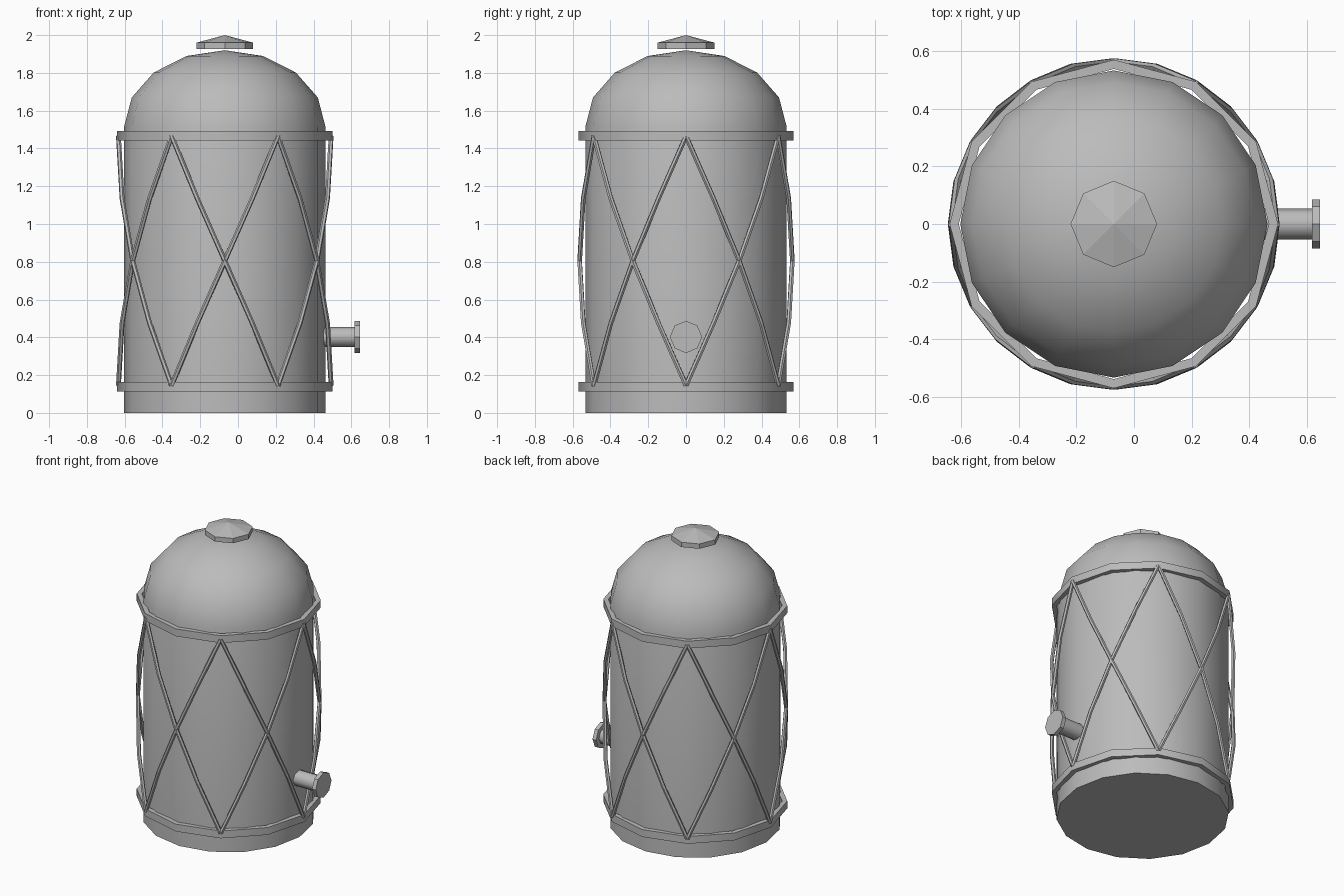
import bpy, bmesh, math
from mathutils import Vector, Matrix

if "Cube" in bpy.data.objects:
    bpy.data.objects.remove(bpy.data.objects["Cube"])

CX = -0.07  # tank axis


def make_material(name, color):
    m = bpy.data.materials.new(name)
    m.use_nodes = True
    m.diffuse_color = color
    m.node_tree.nodes["Principled BSDF"].inputs["Base Color"].default_value = color
    return m


grey = make_material("painted grey metal", (0.5, 0.5, 0.5, 1))


def lathe(name, profile, sides, matrix, smooth=None, closed=False):
    """Revolve (radius, height) points around local z."""
    bm = bmesh.new()
    verts = [bm.verts.new((r, 0, z)) for r, z in profile]
    pairs = list(zip(verts, verts[1:]))
    if closed:
        pairs.append((verts[-1], verts[0]))
    edges = [bm.edges.new(p) for p in pairs]
    bmesh.ops.spin(bm, geom=verts + edges, cent=(0, 0, 0), axis=(0, 0, 1),
                   angle=math.tau, steps=sides, use_merge=True)
    bmesh.ops.remove_doubles(bm, verts=bm.verts, dist=0.0005)
    bmesh.ops.recalc_face_normals(bm, faces=bm.faces)
    mesh = bpy.data.meshes.new(name)
    bm.to_mesh(mesh)
    bm.free()
    mesh.materials.append(grey)
    ob = bpy.data.objects.new(name, mesh)
    ob.matrix_world = matrix
    bpy.context.collection.objects.link(ob)
    if smooth:
        bpy.ops.object.select_all(action='DESELECT')
        ob.select_set(True)
        bpy.context.view_layer.objects.active = ob
        bpy.ops.object.shade_smooth_by_angle(angle=math.radians(smooth))
    return ob


upright = Matrix.Translation((CX, 0, 0))

# Tank body with domed top
R, SHOULDER, DOME = 0.533, 1.515, 0.405
dome = [(R * math.cos(a), SHOULDER + DOME * math.sin(a))
        for a in (math.radians(22.5 * i) for i in range(5))]
lathe("tank_body", [(0, 0), (R, 0)] + dome[:-1] + [(0, SHOULDER + DOME)],
      16, upright, 40)

# Hoops around the tank
for name, z in (("lower_hoop", 0.113), ("upper_hoop", 0.443 + 1)):
    lathe(name, [(0.538, z), (0.57, z), (0.57, z + 0.05), (0.538, z + 0.05)],
          12, upright, 35, closed=True)

# Cap floating just above the dome
lathe("top_cap", [(0, 1.927), (0.15, 1.927), (0.15, 1.96), (0, 2.0)], 8, upright)

# Spout on the left side, ending in a flange
sideways = Matrix.Translation((0, 0, 0.402)) @ Matrix.Rotation(math.pi / 2, 4, 'Y')
lathe("spout_pipe", [(0, 0.4), (0.054, 0.4), (0.054, 0.63), (0, 0.63)],
      8, sideways, 50)
lathe("spout_flange", [(0, 0.618), (0.085, 0.618), (0.085, 0.645), (0, 0.645)],
      8, sideways)

# Crossed bracing rods: each climbs a sixth of a turn between the hoops
curve = bpy.data.curves.new("bracing_rods", 'CURVE')
curve.dimensions = '3D'
curve.bevel_depth = 0.013
curve.bevel_resolution = 1
curve.use_fill_caps = True
for i in range(6):
    for direction in (-1, 1):
        spline = curve.splines.new('POLY')
        spline.points.add(4)
        for k, p in enumerate(spline.points):
            a = math.radians(60 * i + direction * 15 * k)
            p.co = (0.563 * math.cos(a), 0.563 * math.sin(a),
                    0.145 + 1.32 * k / 4, 1)
        spline.use_smooth = False
curve.materials.append(grey)
rods = bpy.data.objects.new("bracing_rods", curve)
rods.matrix_world = upright
bpy.context.collection.objects.link(rods)
